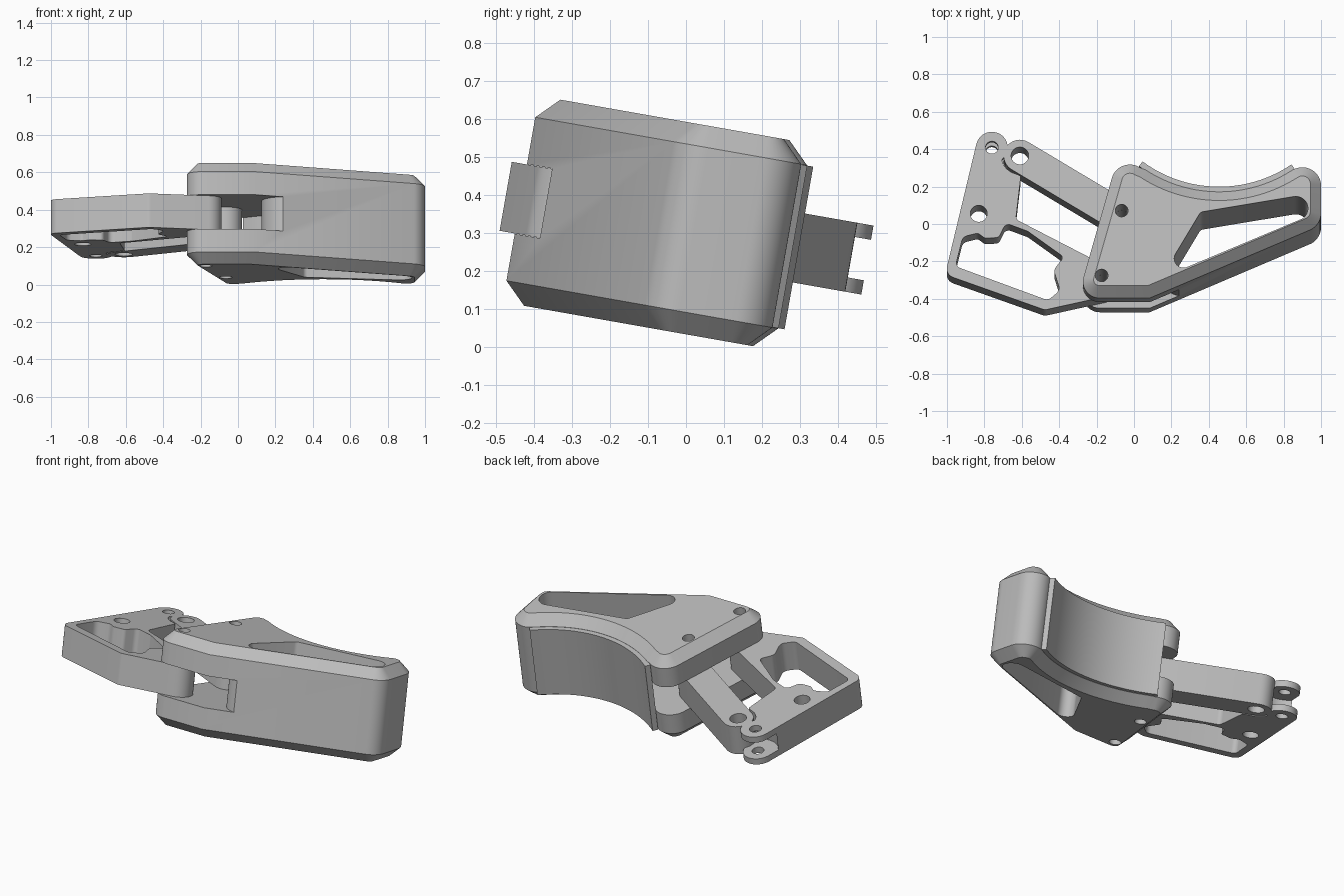
import bpy, bmesh
from math import radians, cos, sin, pi
from mathutils import Vector

if "Cube" in bpy.data.objects:
    bpy.data.objects.remove(bpy.data.objects["Cube"])

TILT = radians(-10)
MID = 0.308                     # middle of the layer stack
BODY, SIDE, ARM = 0.275, 0.218, 0.092   # half thicknesses
CHAMFER = BODY - SIDE

grey = bpy.data.materials.new("plain grey")
grey.use_nodes = True
grey.diffuse_color = (0.5, 0.5, 0.5, 1)
grey.node_tree.nodes["Principled BSDF"].inputs["Base Color"].default_value = (0.5, 0.5, 0.5, 1)


def arc(cx, cy, r, a0, a1, n=16):
    angles = [radians(a0 + (a1 - a0) * i / n) for i in range(n + 1)]
    return [(cx + r * cos(a), cy + r * sin(a)) for a in angles]


def circle(c, r):
    return arc(c[0], c[1], r, 0, 348.75, 31)


def rounded(points, n=6):
    """Round every corner given as (x, y, radius)."""
    out = []
    for i, p in enumerate(points):
        c = Vector(p[:2])
        if len(p) == 2:
            out.append(p)
            continue
        a = (Vector(points[i - 1][:2]) - c).normalized()
        b = (Vector(points[(i + 1) % len(points)][:2]) - c).normalized()
        half = a.angle(b) / 2
        centre = c + (a + b).normalized() * p[2] / sin(half)
        start = c + a * (a.dot(centre - c)) - centre
        sweep = start.angle_signed(c + b * (b.dot(centre - c)) - centre)
        for k in range(n + 1):
            t = -sweep * k / n
            out.append((centre.x + start.x * cos(t) - start.y * sin(t),
                        centre.y + start.x * sin(t) + start.y * cos(t)))
    return out


def loft(name, rings):
    """Solid through matching outlines, each given as (outline, height)."""
    bm = bmesh.new()
    rows = [[bm.verts.new((x, y, z)) for x, y in o] for o, z in rings]
    n = len(rows[0])
    for lo, hi in zip(rows, rows[1:]):
        for i in range(n):
            j = (i + 1) % n
            bm.faces.new((lo[i], lo[j], hi[j], hi[i]))
    bm.faces.new(rows[0][::-1])
    bm.faces.new(rows[-1])
    bmesh.ops.recalc_face_normals(bm, faces=bm.faces)
    me = bpy.data.meshes.new(name)
    bm.to_mesh(me)
    bm.free()
    me.materials.append(grey)
    ob = bpy.data.objects.new(name, me)
    bpy.context.collection.objects.link(ob)
    return ob


def plate(name, outline, half):
    return loft(name, [(outline, MID - half), (outline, MID + half)])


def cut(ob, outline, half=0.5):
    cutter = plate("cutter", outline, half)
    cutter.hide_render = True
    mod = ob.modifiers.new("cut", "BOOLEAN")
    mod.operation, mod.solver, mod.object = "DIFFERENCE", "EXACT", cutter
    bpy.context.view_layer.update()
    me = bpy.data.meshes.new_from_object(ob.evaluated_get(bpy.context.evaluated_depsgraph_get()))
    ob.modifiers.clear()
    ob.data = me
    bpy.data.objects.remove(cutter)


LOWER_PIVOT, UPPER_PIVOT = (-0.173, -0.382), (-0.066, -0.03)
LINK_END, CLEVIS, PLATE_HOLE = (-0.61, 0.30), (-0.76, 0.345), (-0.83, -0.014)
SADDLE = (0.455, 0.79)


# Main body: chamfered block with two lobes and a concave back
def body_outline(d):
    return (arc(0.9, -0.034, 0.1 - d, -66.6, 0, 10)
            + arc(0.9, 0.115, 0.1 - d, 0, 123.4)
            + arc(*SADDLE, 0.708 + d, -56.6, -125.9, 32)[1:-1]
            + arc(-0.022, 0.13, 0.1 - d, 54.1, 164)
            + arc(-0.183, -0.405, 0.09 - d, 164, 270)
            + [(0.084 - 0.206 * d, -0.495 + d)])


body = loft("body", [(body_outline(CHAMFER), MID - BODY), (body_outline(0), MID - SIDE),
                     (body_outline(0), MID + SIDE), (body_outline(CHAMFER), MID + BODY)])

# Triangular window, fork slot and pivot holes
window = (arc(0.865, -0.018, 0.065, -66.6, 98)
          + arc(0.375, -0.065, 0.03, 98, 151, 6)
          + arc(0.265, -0.29, 0.05, 151, 293))
cut(body, window)
slot = arc(0.265, -0.29, 0.14, 260, 151, 20) + [(0.25, 0.08), (0.25, 0.5), (-0.5, 0.5),
                                               (-0.5, -0.7), (0.24, -0.7)]
cut(body, slot, ARM + 0.001)
for p in (LOWER_PIVOT, UPPER_PIVOT):
    cut(body, circle(p, 0.034))

# Thin curved pad lining the concave back
pad = plate("saddle_pad", arc(*SADDLE, 0.68, -127, -55.3, 32)
            + arc(*SADDLE, 0.712, -55.3, -127, 32), SIDE - 0.001)

# Straight link arm
link = plate("link_arm", arc(*LINK_END, 0.087, 58.8, 238.8)
             + arc(*UPPER_PIVOT, 0.087, 238.8, 418.8), ARM)
cut(link, circle(LINK_END, 0.047))
cut(link, circle(UPPER_PIVOT, 0.034))

# Wide bracket arm with a clevis at its tip
bracket = plate("bracket_arm", rounded(
    arc(*CLEVIS, 0.085, -50, 167)
    + [(-1.01, -0.345, 0.05), (-0.477, -0.537, 0.04)]
    + arc(*LOWER_PIVOT, 0.085, -80, 62)
    + [(-0.632, -0.045, 0.03), (-0.605, 0.19, 0.01)]
    + arc(*LINK_END, 0.1, -105, -165, 8)), ARM)
cut(bracket, rounded([
    (-0.915, -0.14, 0.04), (-0.955, -0.30, 0.03), (-0.46, -0.485, 0.04),
    (-0.395, -0.43, 0.04), (-0.43, -0.32, 0.04), (-0.375, -0.25, 0.02),
    (-0.568, -0.11, 0.03), (-0.685, -0.066, 0.03), (-0.723, -0.144, 0.025),
    (-0.797, -0.148, 0.025), (-0.835, -0.12, 0.025)]))
for p, r in ((LOWER_PIVOT, 0.034), (CLEVIS, 0.034), (PLATE_HOLE, 0.045)):
    cut(bracket, circle(p, r))
cut(bracket, circle(CLEVIS, 0.115), 0.054)

# Lean the whole assembly and shade it
bpy.ops.object.select_all(action="DESELECT")
for ob in (body, pad, link, bracket):
    ob.rotation_euler.x = TILT
    ob.select_set(True)
bpy.context.view_layer.objects.active = body
bpy.ops.object.shade_smooth_by_angle(angle=radians(30))
